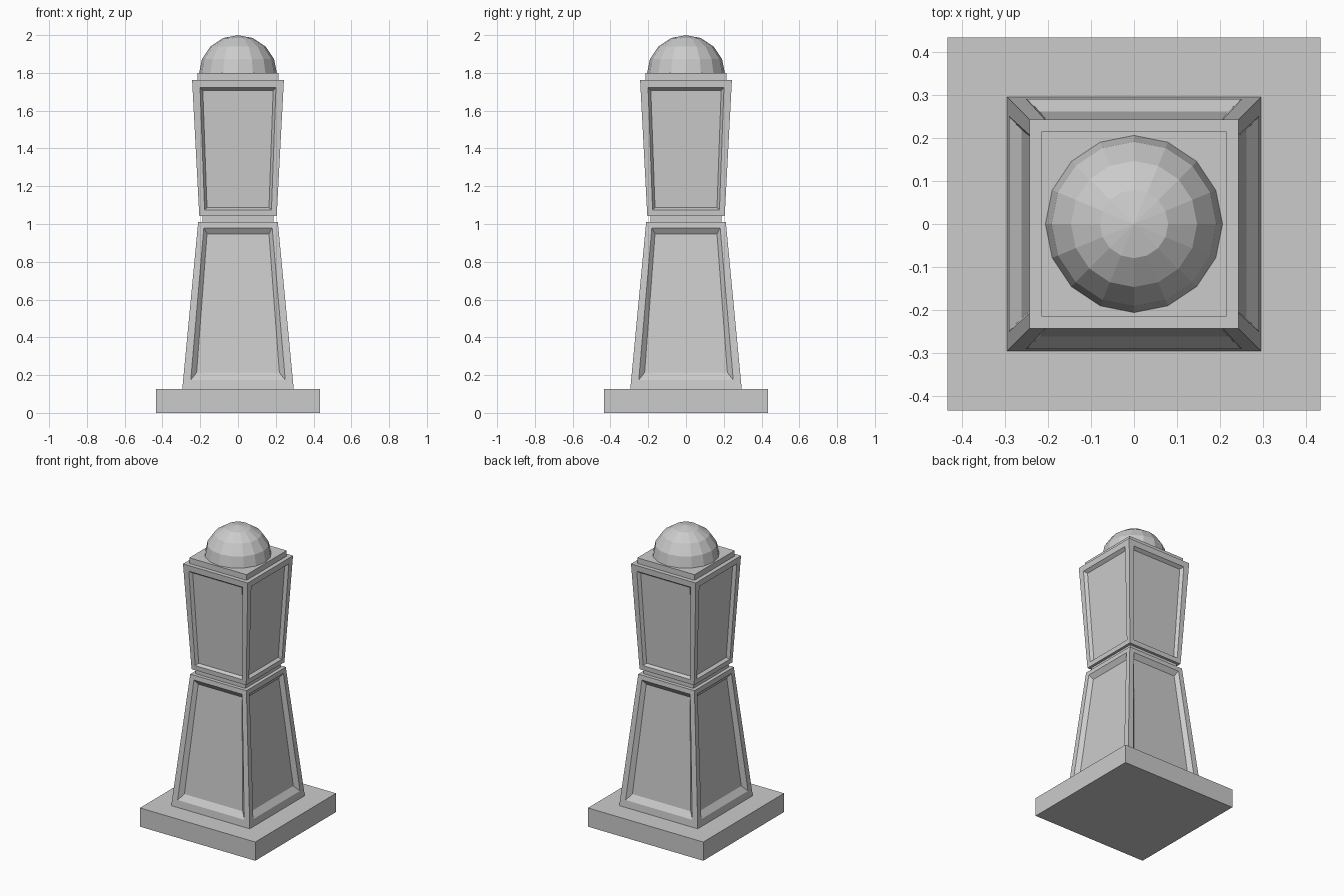
import bpy, bmesh
from math import pi
from mathutils import Matrix

cube = bpy.data.objects.get("Cube")
if cube:
    bpy.data.objects.remove(cube, do_unlink=True)

stone = bpy.data.materials.new("grey stone")
stone.use_nodes = True
GREY = (0.6, 0.6, 0.6, 1)
stone.diffuse_color = GREY
stone.node_tree.nodes["Principled BSDF"].inputs["Base Color"].default_value = GREY


def finish(bm, name):
    bmesh.ops.recalc_face_normals(bm, faces=bm.faces)
    mesh = bpy.data.meshes.new(name)
    bm.to_mesh(mesh)
    bm.free()
    mesh.materials.append(stone)
    obj = bpy.data.objects.new(name, mesh)
    bpy.context.collection.objects.link(obj)


def slab(name, half, z0, z1):
    bm = bmesh.new()
    bmesh.ops.create_cube(bm, size=1)
    for v in bm.verts:
        v.co = (v.co.x * 2 * half, v.co.y * 2 * half, z1 if v.co.z > 0 else z0)
    finish(bm, name)


def panelled_block(name, loops):
    """Tapered block; each loop on a side is (z0, half width, z1, half width, depth)."""
    bm = bmesh.new()
    z0, w0, z1, w1, _ = loops[0]
    for turn in range(4):
        spin = Matrix.Rotation(turn * pi / 2, 3, 'Z')
        rings = []
        for a, wa, b, wb, depth in loops:
            ring = []
            for x, z in ((-wa, a), (wa, a), (wb, b), (-wb, b)):
                face_y = w0 + (w1 - w0) * (z - z0) / (z1 - z0)
                ring.append(bm.verts.new(spin @ Matrix.Translation((x, depth - face_y, z)).translation))
            rings.append(ring)
        for outer, inner in zip(rings, rings[1:]):
            for i in range(4):
                j = (i + 1) % 4
                bm.faces.new((outer[i], outer[j], inner[j], inner[i]))
        bm.faces.new(rings[-1])
    bmesh.ops.remove_doubles(bm, verts=bm.verts, dist=0.0005)
    bmesh.ops.holes_fill(bm, edges=[e for e in bm.edges if e.is_boundary], sides=4)
    finish(bm, name)


# Plinth, neck and cap plate
slab("plinth", 0.433, 0, 0.127)
slab("neck", 0.187, 1.0, 1.05)
slab("cap_plate", 0.215, 1.755, 1.8)

# Lower block narrows upward, upper block widens upward
panelled_block("lower_block", [
    (0.127, 0.295, 1.01, 0.211, 0),
    (0.175, 0.25, 0.979, 0.181, 0),
    (0.213, 0.219, 0.947, 0.164, 0.025)])
panelled_block("upper_block", [
    (1.043, 0.205, 1.762, 0.243, 0),
    (1.075, 0.177, 1.722, 0.201, 0),
    (1.087, 0.164, 1.707, 0.186, 0.02)])

# Faceted dome, upper half of a sphere
bm = bmesh.new()
bmesh.ops.create_uvsphere(bm, u_segments=16, v_segments=8, radius=0.207)
bmesh.ops.delete(bm, geom=[v for v in bm.verts if v.co.z < -0.01], context='VERTS')
bmesh.ops.holes_fill(bm, edges=[e for e in bm.edges if e.is_boundary], sides=16)
bmesh.ops.translate(bm, verts=bm.verts, vec=(0, 0, 1.793))
finish(bm, "dome")
